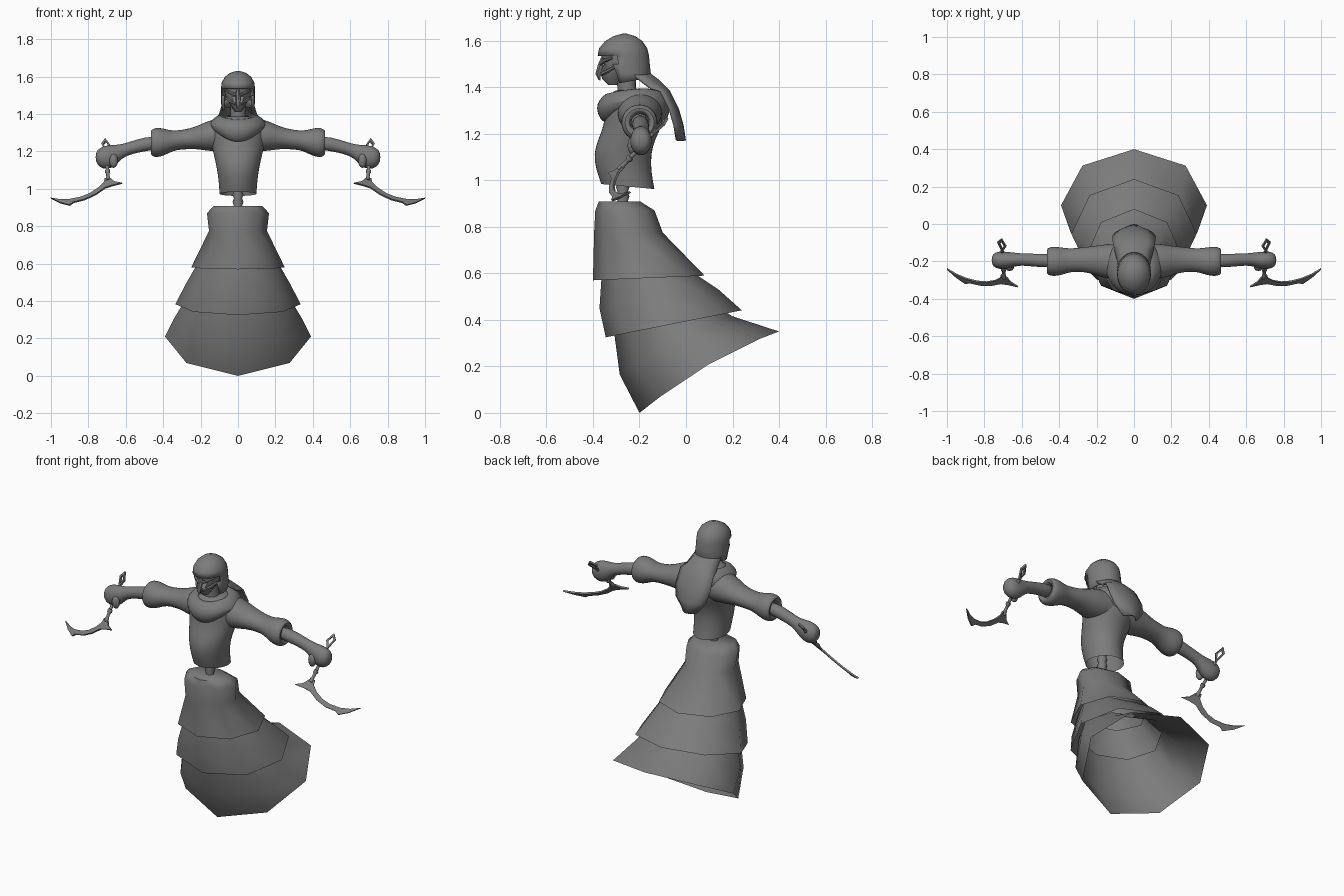
import bpy, bmesh, math
from mathutils import Vector

if "Cube" in bpy.data.objects:
    bpy.data.objects.remove(bpy.data.objects["Cube"])

cloth = bpy.data.materials.new("dark_grey")
cloth.diffuse_color = (0.2, 0.2, 0.2, 1)
cloth.use_nodes = True
cloth.node_tree.nodes["Principled BSDF"].inputs["Base Color"].default_value = cloth.diffuse_color


def finish(name, bm, angle=50, mirror=False, thick=0, subdiv=0):
    bmesh.ops.recalc_face_normals(bm, faces=bm.faces)
    me = bpy.data.meshes.new(name)
    bm.to_mesh(me)
    bm.free()
    me.materials.append(cloth)
    ob = bpy.data.objects.new(name, me)
    bpy.context.collection.objects.link(ob)
    bpy.ops.object.select_all(action='DESELECT')
    ob.select_set(True)
    bpy.context.view_layer.objects.active = ob
    bpy.ops.object.shade_smooth_by_angle(angle=math.radians(angle))
    if mirror:
        ob.modifiers.new("mirror", 'MIRROR').use_mirror_merge = False
    if thick:
        m = ob.modifiers.new("thickness", 'SOLIDIFY')
        m.thickness, m.offset = thick, 0
    if subdiv:
        m = ob.modifiers.new("smooth", 'SUBSURF')
        m.levels = m.render_levels = subdiv
    return ob


def loft(rings, closed=True, caps=(False, False)):
    """Skin a list of equally long point rows."""
    bm = bmesh.new()
    rows = [[bm.verts.new(p) for p in r] for r in rings]
    n = len(rows[0])
    for a, b in zip(rows, rows[1:]):
        for i in range(n if closed else n - 1):
            j = (i + 1) % n
            bm.faces.new((a[i], a[j], b[j], b[i]))
    for row, cap in ((rows[0], caps[0]), (rows[-1], caps[1])):
        if cap:
            bm.faces.new(row)
    return bm


def level(n, z, y0, y1, hw, tilt=0, lift=0):
    """Ring around z: front y0, back y1, half width, front tilt, side lift."""
    out = []
    for i in range(n):
        a = math.tau * i / n
        out.append((hw * math.sin(a), (y0 + y1) / 2 - (y1 - y0) / 2 * math.cos(a),
                    z + tilt * math.cos(a) + lift * math.sin(a) ** 2))
    return out


def across(n, x, z0, z1, y0, y1):
    """Ring around the x axis."""
    return [(x, (y0 + y1) / 2 + (y1 - y0) / 2 * math.cos(math.tau * i / n),
             (z0 + z1) / 2 + (z1 - z0) / 2 * math.sin(math.tau * i / n)) for i in range(n)]


# Three-tier octagonal skirt, each tier tucked under the one above
tiers = {
    "skirt_top": [(.908, -.375, -.195, .13), (.87, -.39, -.135, .166), (.775, -.395, -.1, .155),
                  (.58, -.4, .08, .25, -.01)],
    "skirt_middle": [(.63, -.36, -.01, .2), (.49, -.372, .14, .28, -.04),
                     (.383, -.345, .24, .335, -.058)],
    "skirt_bottom": [(.46, -.32, .08, .25, -.03), (.29, -.285, .2, .34, -.125, .02),
                     (.175, -.2, .4, .39, -.175, .035)],
}
for name, rows in tiers.items():
    finish(name, loft([level(8, *r) for r in rows], caps=(name == "skirt_top", False)), 60)

# Spine with vertebra bulges between skirt and torso
spine = [(.89 + .02 * i, -.272 - r, -.272 + r, r) for i, r in
         enumerate([.03, .022, .029, .022, .029, .022, .029, .022, .029])]
finish("spine", loft([level(12, *r) for r in spine], caps=(True, True)))

# Open-bottomed torso
torso = [(.973, -.366, -.134, .1, .011), (1.04, -.388, -.148, .104, .005), (1.113, -.4, -.15, .115),
         (1.18, -.378, -.13, .13), (1.235, -.354, -.1, .145), (1.3, -.35, -.09, .155),
         (1.355, -.34, -.1, .14), (1.395, -.31, -.16, .08)]
finish("torso", loft([level(20, *r) for r in torso], caps=(False, True)), 60, subdiv=1)

# Draped cowl around the neck
cowl = [(1.245, -.345, -.1, .12, 0, .07), (1.262, -.372, -.074, .145, -.005, .06),
        (1.31, -.39, -.065, .158, 0, .035), (1.355, -.376, -.075, .14, -.01, .015),
        (1.387, -.345, -.115, .108, -.01, .01), (1.38, -.315, -.16, .08, -.01, .01),
        (1.34, -.29, -.2, .055)]
finish("cowl", loft([level(20, *r) for r in cowl]), 60, subdiv=1)

# Sleeves with puffed cuffs
sleeve = [(.06, 1.2, 1.385, -.3, -.1), (.15, 1.198, 1.37, -.295, -.105), (.2, 1.21, 1.345, -.275, -.115),
          (.26, 1.212, 1.322, -.258, -.122), (.33, 1.208, 1.312, -.255, -.13),
          (.37, 1.19, 1.315, -.268, -.127), (.41, 1.17, 1.328, -.28, -.12),
          (.45, 1.165, 1.328, -.28, -.12), (.47, 1.185, 1.31, -.265, -.135),
          (.465, 1.205, 1.295, -.24, -.155), (.43, 1.215, 1.285, -.235, -.16)]
finish("sleeves", loft([across(16, *r) for r in sleeve]), 60, mirror=True, subdiv=1)

# Forearms ending in rounded fists
arm = [(.42, 1.21, 1.285, -.235, -.16), (.5, 1.2, 1.277, -.232, -.158), (.57, 1.185, 1.255, -.225, -.158),
       (.62, 1.165, 1.24, -.222, -.155), (.655, 1.12, 1.236, -.235, -.15), (.7, 1.1, 1.235, -.243, -.145),
       (.74, 1.113, 1.222, -.24, -.147), (.762, 1.145, 1.195, -.215, -.17)]
finish("forearms", loft([across(14, *r) for r in arm], caps=(True, True)), 70, mirror=True, subdiv=1)

# Thumbs folded over the weapon grip
bm = bmesh.new()
bmesh.ops.create_uvsphere(bm, u_segments=10, v_segments=6, radius=.024)
for v in bm.verts:
    v.co = Vector((.665 + v.co.x, -.232 + v.co.y * .8, 1.15 + v.co.z * 1.6))
finish("thumbs", bm, mirror=True)


# Hooked weapons: everything lies in one slanted plane
def plane(x, z):
    return Vector((x, -.335 + (z - 1.03 + .486 * (x - .62)) / 1.1, z))


normal = Vector((.442, -1, .909)).normalized()


def plate(name, outline, inner=None, thick=.01):
    bm = bmesh.new()
    top = [[bm.verts.new(plane(*p) + normal * s * thick / 2) for p in outline] for s in (-1, 1)]
    n = len(outline)
    loops = [top]
    if inner:
        hole = [[bm.verts.new(plane(*p) + normal * s * thick / 2) for p in inner] for s in (-1, 1)]
        loops.append(hole)
        for o, h in zip(top, hole):
            for i in range(n):
                bm.faces.new((o[i], o[(i + 1) % n], h[(i + 1) % n], h[i]))
    else:
        for o in top:
            bm.faces.new(o)
    for a, b in loops:
        for i in range(n):
            bm.faces.new((a[i], a[(i + 1) % n], b[(i + 1) % n], b[i]))
    finish(name, bm, 30, mirror=True)


plate("blades", [(1, .95), (.95, .925), (.9, .912), (.88, .927), (.82, .942), (.76, .97), (.71, 1.005),
                 (.67, 1.018), (.62, 1.03), (.66, 1.038), (.68, 1.055), (.712, 1.055), (.715, 1.035),
                 (.745, 1.005), (.79, .975), (.84, .955), (.9, .943), (.95, .942)])
plate("pommel_rings", [(.705, 1.195), (.73, 1.24), (.708, 1.268), (.683, 1.235)],
      [(.705, 1.212), (.718, 1.239), (.707, 1.253), (.694, 1.235)], .012)


def rod(name, stations, n=10, mirror=True):
    """Round bar through (centre, radius) stations along one line."""
    d = (stations[-1][0] - stations[0][0]).normalized()
    u = d.orthogonal().normalized()
    w = d.cross(u)
    rings = [[c + r * (u * math.cos(math.tau * i / n) + w * math.sin(math.tau * i / n))
              for i in range(n)] for c, r in stations]
    finish(name, loft(rings, caps=(True, True)), 50, mirror=mirror)


grip = [(1.045, .012), (1.06, .012), (1.065, .009), (1.085, .009), (1.088, .014), (1.098, .014),
        (1.1, .009), (1.2, .009)]
rod("weapon_grips", [(plane(.694 + (z - 1.045) * .07, z), r) for z, r in grip])

# Neck, head core and tapered mask
rod("neck", [(Vector((0, -.25, 1.34)), .05), (Vector((0, -.255, 1.4)), .04),
             (Vector((0, -.258, 1.47)), .045)], 14, False)
mask = [(1.41, -.335, -.29, .014), (1.435, -.36, -.26, .032), (1.465, -.37, -.22, .05),
        (1.495, -.352, -.2, .066), (1.53, -.362, -.19, .074), (1.57, -.345, -.2, .066)]
finish("mask", loft([level(12, *r) for r in mask], caps=(True, True)), 35)
rod("nose_ridge", [(Vector((0, -.355, 1.535)), .008), (Vector((0, -.368, 1.49)), .013),
                   (Vector((0, -.378, 1.455)), .012), (Vector((0, -.372, 1.43)), .004)], 6, False)
rod("brows", [(Vector((.008, -.368, 1.5)), .008), (Vector((.04, -.35, 1.515)), .009),
              (Vector((.066, -.318, 1.525)), .005)], 6)
rod("cheek_bones", [(Vector((.014, -.366, 1.455)), .007), (Vector((.045, -.335, 1.47)), .009),
                    (Vector((.066, -.3, 1.49)), .006)], 6)

# Hood with the face opening cut away
hood = [(1.425, -.325, -.165, .084, -.015), (1.46, -.345, -.155, .086), (1.5, -.365, -.16, .087),
        (1.535, -.376, -.163, .087), (1.565, -.37, -.17, .084), (1.595, -.345, -.19, .068),
        (1.616, -.31, -.22, .042), (1.626, -.275, -.255, .01)]
bm = loft([level(24, *r) for r in hood], caps=(False, True))
front = [f for f in bm.faces if f.calc_center_median().y < -.295 and f.calc_center_median().z < 1.53]
bmesh.ops.delete(bm, geom=front, context='FACES')
finish("hood", bm, 50, thick=.008)

# Hood tail hanging over the back
tail = [(-.2, 1.49, .08), (-.155, 1.455, .09), (-.115, 1.425, .1), (-.075, 1.385, .11),
        (-.035, 1.305, .115), (-.015, 1.235, .1), (-.005, 1.17, .045)]
rows = [[(hw * t, y - .035 * t * t, z - .03 * t * t * (z > 1.4)) for t in (-1, -.66, -.33, 0, .33, .66, 1)]
        for y, z, hw in tail]
finish("hood_tail", loft(rows, closed=False), 50, thick=.01)
